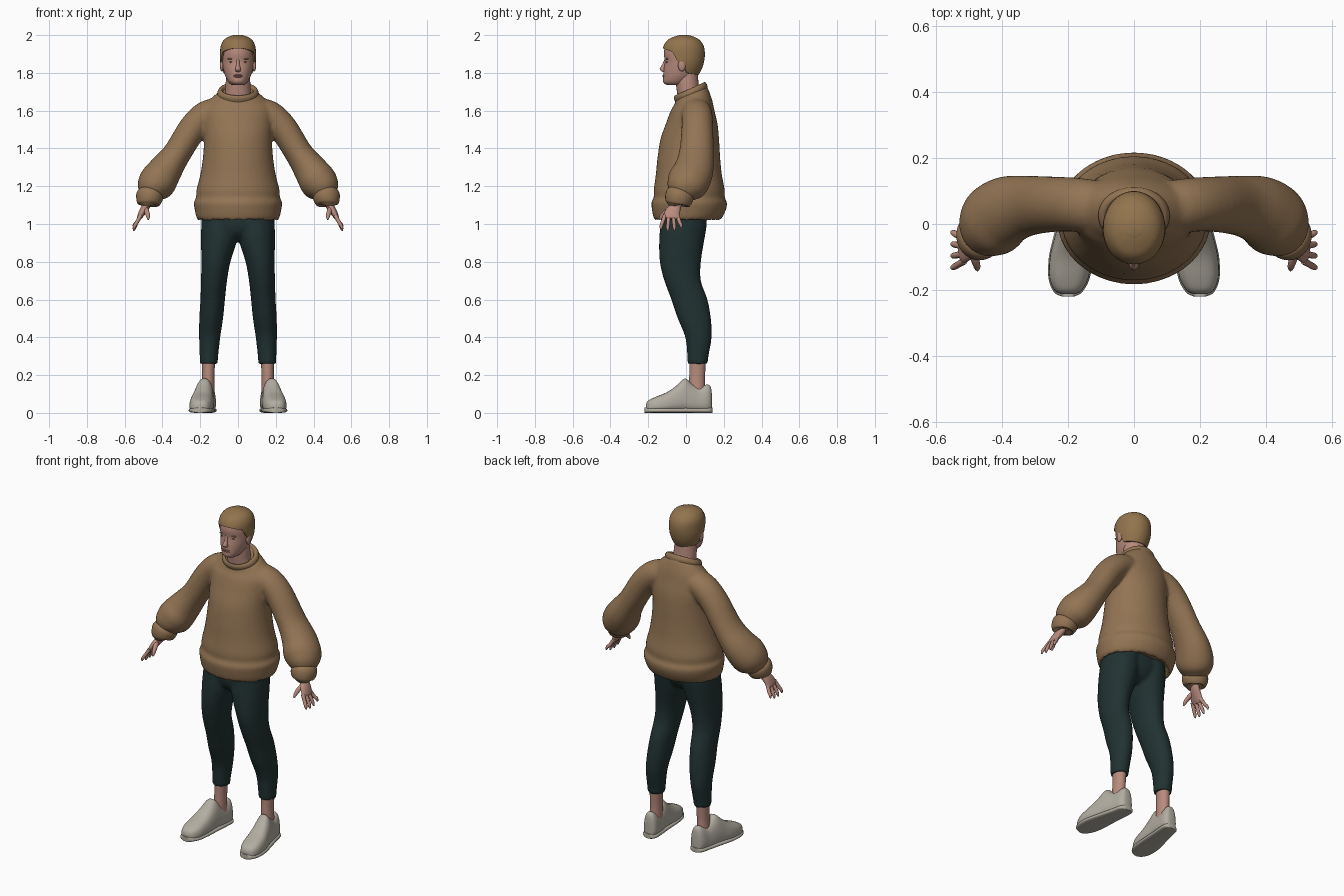
import bpy, bmesh, math
from mathutils import Vector, Matrix

if "Cube" in bpy.data.objects:
    bpy.data.objects.remove(bpy.data.objects["Cube"])


def material(name, r, g, b):
    m = bpy.data.materials.new(name)
    m.use_nodes = True
    m.diffuse_color = (r, g, b, 1)
    bsdf = m.node_tree.nodes["Principled BSDF"]
    bsdf.inputs["Base Color"].default_value = (r, g, b, 1)
    bsdf.inputs["Roughness"].default_value = 0.8
    return m


KNIT = material("brown knit", .29, .175, .088)
HAIR = material("hair brown", .29, .175, .075)
SKIN = material("skin", .48, .26, .205)
LIPS = material("lip pink", .38, .17, .14)
DARK = material("eye dark", .10, .06, .045)
CLOTH = material("dark green cloth", .015, .031, .031)
SHOE = material("pale grey shoe", .45, .42, .36)
SIDES = (("left", 1), ("right", -1))


def smooth(rings, steps=4):
    """Resample a list of rings with a Catmull-Rom spline."""
    out = []
    for i in range(len(rings) - 1):
        p0, p1 = rings[max(i - 1, 0)], rings[i]
        p2, p3 = rings[i + 1], rings[min(i + 2, len(rings) - 1)]
        for k in range(steps):
            t = k / steps
            out.append(tuple(
                b + t * (c - a) / 2 + t * t * (2 * a - 5 * b + 4 * c - d) / 2
                + t ** 3 * (3 * b - a - 3 * c + d) / 2
                for a, b, c, d in zip(p0, p1, p2, p3)))
    return out + [tuple(rings[-1])]


def angles(n):
    return [math.tau * i / n for i in range(n)]


def skin_rows(bm, rows):
    """Bridge rows of points into a closed tube."""
    rows = [[bm.verts.new(p) for p in row] for row in rows]
    n = len(rows[0])
    for a, b in zip(rows, rows[1:]):
        for i in range(n):
            j = (i + 1) % n
            bm.faces.new((a[i], a[j], b[j], b[i]))
    bm.faces.new(rows[0][::-1])
    bm.faces.new(rows[-1])


def stack(bm, rings, s=1, n=40):
    """Horizontal ellipses: x, y, z, rx, ry and an optional forward tilt."""
    rows = []
    for x, y, z, rx, ry, *tilt in smooth(rings):
        k = tilt[0] if tilt else 0
        rows.append([(s * (x + rx * math.cos(a)), y + ry * math.sin(a),
                      z + k * math.sin(a)) for a in angles(n)])
    skin_rows(bm, rows)


def tube(bm, rings, s=1, n=28):
    """Ellipses set square to their path: x, y, z, side radius, depth radius."""
    pts = smooth(rings)
    rows = []
    for i, (x, y, z, ra, rb) in enumerate(pts):
        t = Vector(pts[min(i + 1, len(pts) - 1)][:3]) - Vector(pts[max(i - 1, 0)][:3])
        u = Vector((0, 1, 0)).cross(t).normalized()
        v = t.cross(u).normalized()
        ring = [Vector((x, y, z)) + u * ra * math.cos(a) + v * rb * math.sin(a)
                for a in angles(n)]
        rows.append([(s * p.x, p.y, p.z) for p in ring])
    skin_rows(bm, rows)


def ball(bm, centre, size):
    m = Matrix.Translation(centre) @ Matrix.Diagonal((*size, 1))
    bmesh.ops.create_uvsphere(bm, u_segments=16, v_segments=10, radius=1, matrix=m)


def finish(bm, name, mat, voxel=0):
    bmesh.ops.recalc_face_normals(bm, faces=bm.faces)
    me = bpy.data.meshes.new(name)
    bm.to_mesh(me)
    bm.free()
    me.materials.append(mat)
    ob = bpy.data.objects.new(name, me)
    bpy.context.collection.objects.link(ob)
    bpy.ops.object.select_all(action='DESELECT')
    ob.select_set(True)
    bpy.context.view_layer.objects.active = ob
    bpy.ops.object.shade_smooth_by_angle(angle=math.radians(50))
    if voxel:
        r = ob.modifiers.new("Blend", 'REMESH')
        r.mode, r.voxel_size, r.use_smooth_shade = 'VOXEL', voxel, True
        f = ob.modifiers.new("Soften", 'SMOOTH')
        f.factor, f.iterations = .5, 4
    return ob


# Sweater: body with a ribbed hem, and full sleeves, blended together
bm = bmesh.new()
stack(bm, [(0, .01, 1.06, .18, .15, 0), (0, .005, 1.02, .205, .165, 0),
           (0, .01, 1.035, .22, .182, 0), (0, .016, 1.08, .23, .197, 0),
           (0, .017, 1.115, .234, .2, 0), (0, .017, 1.14, .222, .188, 0),
           (0, .017, 1.18, .22, .188, 0), (0, .015, 1.26, .2, .175, 0),
           (0, .015, 1.35, .186, .166, 0), (0, .02, 1.45, .18, .155, 0),
           (0, .03, 1.53, .185, .137, 0), (0, .035, 1.6, .185, .116, 0),
           (0, .038, 1.65, .155, .098, .015), (0, .03, 1.69, .11, .085, .03),
           (0, .025, 1.7, .09, .075, .035)])
for side, s in SIDES:
    tube(bm, [(.1, .05, 1.6, .07, .08), (.17, .058, 1.575, .076, .082),
              (.24, .06, 1.505, .076, .084), (.322, .055, 1.375, .074, .092),
              (.385, .04, 1.285, .09, .106), (.425, .012, 1.225, .1, .112),
              (.45, -.012, 1.185, .088, .096), (.464, -.028, 1.15, .06, .066)], s)
finish(bm, "sweater", KNIT, .01)

# Collar band and cuffs
bm = bmesh.new()
stack(bm, [(0, .028, 1.68, .108, .085, .034), (0, .024, 1.7, .108, .088, .035),
           (0, .021, 1.715, .098, .081, .035), (0, .019, 1.712, .086, .071, .035),
           (0, .018, 1.695, .08, .066, .035)])
finish(bm, "collar", KNIT)
for side, s in SIDES:
    bm = bmesh.new()
    tube(bm, [(.46, -.025, 1.172, .05, .055), (.464, -.03, 1.16, .068, .073),
              (.47, -.037, 1.138, .071, .075), (.476, -.045, 1.112, .062, .067),
              (.477, -.047, 1.104, .05, .055), (.477, -.047, 1.102, .03, .035)], s)
    finish(bm, side + "_cuff", KNIT)

# Trousers: hips and two legs, blended together
bm = bmesh.new()
stack(bm, [(0, -.01, 1.07, .18, .115), (0, -.012, 1.0, .178, .118),
           (0, -.015, .95, .13, .1), (0, -.015, .915, .04, .06)])
for side, s in SIDES:
    stack(bm, [(.09, -.01, 1.07, .1, .118), (.094, -.012, 1.0, .1, .122),
               (.099, -.022, .92, .097, .12), (.117, -.03, .8, .077, .109),
               (.127, -.018, .7, .069, .097), (.134, .018, .6, .065, .096),
               (.142, .044, .5, .063, .088), (.15, .066, .4, .056, .07),
               (.154, .063, .3, .049, .056), (.155, .062, .26, .048, .054)], s)
finish(bm, "trousers", CLOTH, .01)

# Shoes: rounded sections along the foot, with a slim sole
LAST = [(-.213, .2, .02, .045), (-.2, .2, .043, .065), (-.16, .197, .062, .085),
        (-.1, .192, .066, .11), (-.05, .185, .062, .145), (-.005, .178, .057, .182),
        (.03, .172, .054, .155), (.07, .165, .05, .135), (.11, .16, .046, .15),
        (.13, .158, .035, .14), (.137, .158, .02, .1)]


def shoe_part(bm, s, grow, height=None):
    rows = []
    for y, x, w, top in smooth(LAST):
        top = height or top
        row = []
        for a in angles(32):
            c, d = (math.copysign(abs(f(a)) ** .65, f(a)) for f in (math.cos, math.sin))
            h = (1 + d) / 2
            taper = 1 - 2.4 * top * h * h
            row.append((s * (x + w * grow * c * taper), y * grow, .006 + (top - .006) * h))
        rows.append(row)
    skin_rows(bm, rows)


for side, s in SIDES:
    bm = bmesh.new()
    shoe_part(bm, s, 1)
    finish(bm, side + "_shoe", SHOE)
    bm = bmesh.new()
    shoe_part(bm, s, 1.03, .034)
    finish(bm, side + "_sole", SHOE).location.z = -.006
    bm = bmesh.new()
    stack(bm, [(.16, .06, .08, .036, .045), (.158, .058, .16, .033, .042),
               (.157, .06, .22, .033, .042), (.156, .062, .3, .037, .044)], s, 24)
    finish(bm, side + "_ankle", SKIN)

# Hands: palm, four fingers and a thumb
for side, s in SIDES:
    bm = bmesh.new()
    tube(bm, [(.473, -.045, 1.14, .026, .03), (.484, -.053, 1.1, .022, .029),
              (.505, -.07, 1.065, .019, .04), (.52, -.078, 1.038, .014, .042),
              (.524, -.08, 1.028, .009, .036)], s, 20)
    for i, drop in enumerate((.008, 0, .002, .016)):
        y, out = -.112 + .022 * i, -.012 + .008 * i
        tube(bm, [(.515, y, 1.045, .011, .011), (.535, y + out, 1.01, .01, .01),
                  (.548, y + out * 1.6, .98 + drop, .009, .009),
                  (.552, y + out * 1.8, .963 + drop, .004, .004)], s, 10)
    tube(bm, [(.492, -.075, 1.085, .014, .014), (.482, -.108, 1.062, .013, .013),
              (.476, -.13, 1.04, .01, .01), (.475, -.14, 1.022, .004, .004)], s, 10)
    finish(bm, side + "_hand", SKIN)

# Neck and head
bm = bmesh.new()
stack(bm, [(0, .02, 1.64, .075, .06), (0, .012, 1.7, .067, .06),
           (0, .006, 1.75, .065, .06), (0, .0, 1.82, .06, .06)])
finish(bm, "neck", SKIN)

HEAD = [(0, (front + back) / 2, z, rx, (back - front) / 2) for z, front, back, rx in (
    (1.735, -.1, -.02, .03), (1.75, -.12, .02, .049), (1.78, -.121, .05, .066),
    (1.82, -.118, .075, .078), (1.86, -.112, .087, .085), (1.9, -.117, .091, .086),
    (1.94, -.11, .084, .082), (1.97, -.088, .06, .064), (1.985, -.052, .028, .036),
    (1.99, -.028, .004, .014))]
bm = bmesh.new()
stack(bm, HEAD)
finish(bm, "head", SKIN)

# Hair: a cap that follows the skull down to the hairline
HAIRLINE = [(-1, 1.79), (-.3, 1.8), (0, 1.845), (.3, 1.86), (.5, 1.91), (1, 1.93)]


def mix(table, k, key=0):
    for a, b in zip(table, table[1:]):
        if k <= b[key]:
            t = (k - a[key]) / (b[key] - a[key])
            return [p + t * (q - p) for p, q in zip(a, b)]
    return table[-1]


skull = smooth(HEAD, 6)
rows = []
for r in range(-1, 17):
    t = max(r, 0) / 16
    row = []
    for a in angles(56):
        low = mix(HAIRLINE, -math.sin(a))[1]
        z = low + (1.99 - low) * math.sin(t * math.pi / 2)
        _, cy, _, rx, ry = mix(skull, z, 2)
        puff = -.006 if r < 0 else .009
        row.append(((rx + puff) * math.cos(a), cy + (ry + puff) * math.sin(a), z + .01 * t))
    rows.append(row)
bm = bmesh.new()
skin_rows(bm, rows)
finish(bm, "hair", HAIR)

# Face: nose, lips, ears, brows and eyes
bm = bmesh.new()
stack(bm, [(0, -.106, 1.872, .007, .007), (0, -.115, 1.843, .009, .012),
           (0, -.123, 1.822, .014, .016), (0, -.12, 1.81, .014, .012),
           (0, -.115, 1.805, .006, .005)], 1, 20)
finish(bm, "nose", SKIN)
bm = bmesh.new()
for z in (1.787, 1.78):
    ball(bm, (0, -.117, z), (.024, .008, .0045))
finish(bm, "lips", LIPS)
for side, s in SIDES:
    for name, mat, centre, size in (
            ("ear", SKIN, (.086, -.022, 1.84), (.01, .02, .032)),
            ("brow", HAIR, (.036, -.1, 1.874), (.019, .007, .004)),
            ("eye", DARK, (.034, -.1, 1.857), (.012, .005, .004))):
        bm = bmesh.new()
        ball(bm, (s * centre[0], *centre[1:]), size)
        finish(bm, side + "_" + name, mat)
